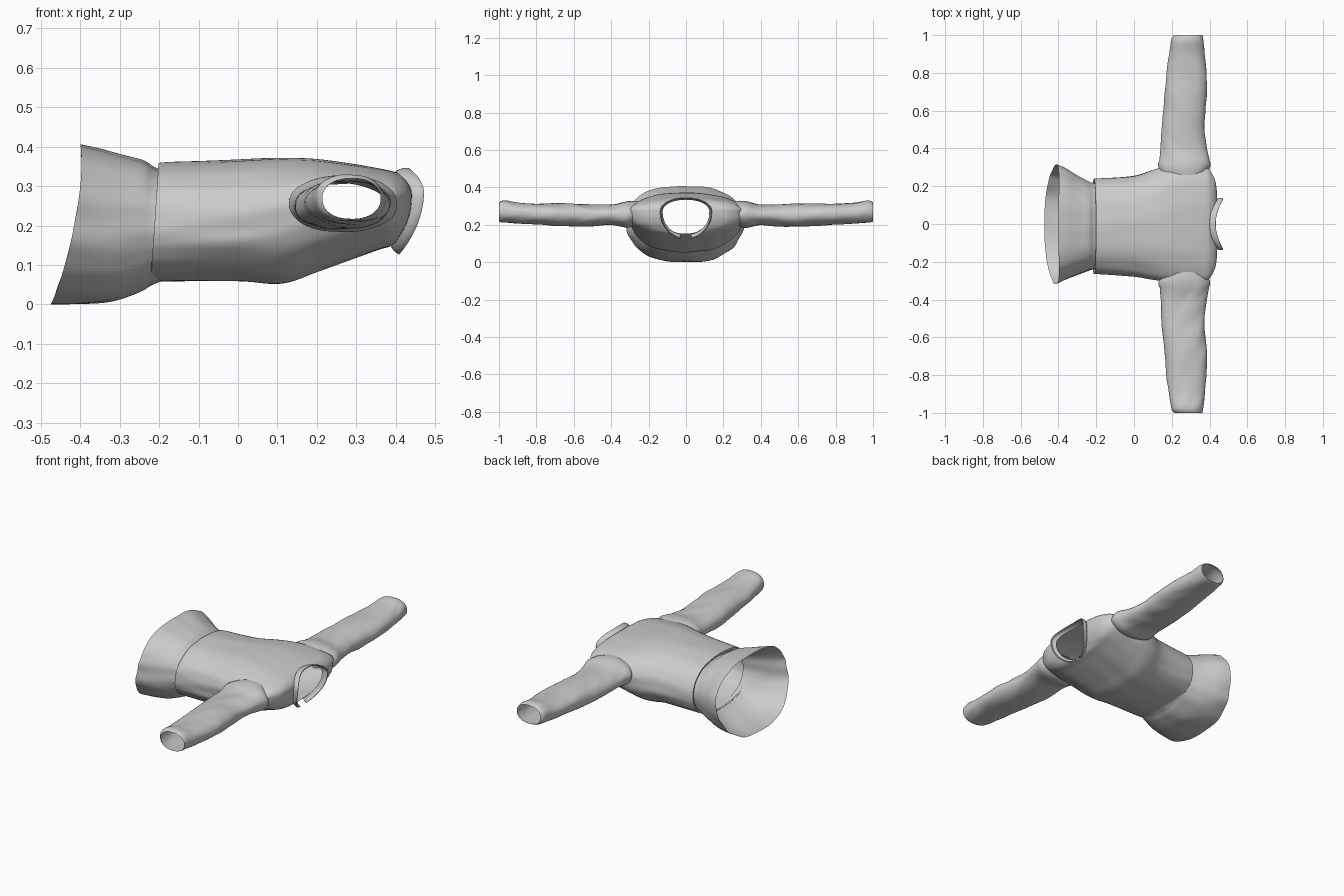
import bpy, bmesh, math
from mathutils import Vector, noise
from mathutils.bvhtree import BVHTree

if "Cube" in bpy.data.objects:
    bpy.data.objects.remove(bpy.data.objects["Cube"])


def spline(rows, steps):
    """Catmull-Rom interpolation of parameter rows."""
    out = []
    for i in range(len(rows) - 1):
        a, b, c, d = (rows[max(0, min(len(rows) - 1, i + k))] for k in (-1, 0, 1, 2))
        for s in range(steps):
            t = s / steps
            out.append([0.5 * (2 * q + (r - p) * t + (2 * p - 5 * q + 4 * r - u) * t * t
                               + (3 * q - p - 3 * r + u) * t ** 3)
                        for p, q, r, u in zip(a, b, c, d)])
    return out + [list(rows[-1])]


def power(v, n):
    return math.copysign(abs(v) ** (2 / n), v)


def body_ring(row, seg, n=2.3, gap=0.0, folds=0.0):
    """Cross-section round the x axis, tilted and bowed forward at the sides."""
    xt, xb, bow, w, zb, zt, zm, yc = row
    pts = []
    count = seg + 1 if gap else seg
    for i in range(count):
        a = -math.pi / 2 + gap + (2 * math.pi - 2 * gap) * i / seg
        c, s = power(math.cos(a), n), power(math.sin(a), n)
        x = xb + (xt - xb) * (s + 1) / 2 + bow * math.cos(a) ** 2
        k = 1 + folds * noise.noise(Vector((x * 4, c * 3.2, s * 3.2)))
        z = zm + k * s * ((zt - zm) if s > 0 else (zm - zb))
        pts.append(Vector((x, yc + w * c * k, max(z, 0))))
    return pts


def loft(rings, closed=True):
    bm = bmesh.new()
    vs = [[bm.verts.new(p) for p in r] for r in rings]
    m = len(vs[0])
    for a, b in zip(vs, vs[1:]):
        for i in range(m if closed else m - 1):
            j = (i + 1) % m
            bm.faces.new((a[i], a[j], b[j], b[i]))
    bmesh.ops.recalc_face_normals(bm, faces=bm.faces)
    return bm


def finish(bm, name):
    me = bpy.data.meshes.new(name)
    bm.to_mesh(me)
    bm.free()
    for p in me.polygons:
        p.use_smooth = True
    ob = bpy.data.objects.new(name, me)
    bpy.context.collection.objects.link(ob)
    return ob


# Flared skirt panel: x top, x bottom, bow, half width, z low, z high, z widest, y centre
skirt = [
    (-0.40, -0.475, 0.025, 0.315, 0.00, 0.408, 0.22, -0.005),
    (-0.35, -0.40, 0.01, 0.295, 0.00, 0.397, 0.21, -0.005),
    (-0.29, -0.32, 0, 0.265, 0.008, 0.380, 0.20, -0.01),
    (-0.24, -0.25, 0, 0.238, 0.033, 0.366, 0.20, -0.012),
    (-0.215, -0.22, 0, 0.228, 0.05, 0.350, 0.20, -0.012),
    (-0.19, -0.195, 0, 0.224, 0.06, 0.338, 0.20, -0.012),
]
finish(loft([body_ring(r, 96, 2.3, folds=0.035) for r in spline(skirt, 6)]), "skirt_panel")

# Bodice, from the waist seam over the shoulders to the neck
bodice = [
    (-0.195, -0.215, 0, 0.235, 0.062, 0.342, 0.20, -0.012),
    (-0.20, -0.22, 0, 0.250, 0.058, 0.354, 0.20, -0.012),
    (-0.18, -0.20, 0, 0.253, 0.059, 0.361, 0.20, -0.012),
    (0.00, 0.00, 0, 0.267, 0.060, 0.367, 0.21, -0.012),
    (0.11, 0.11, 0, 0.292, 0.055, 0.371, 0.23, -0.003),
    (0.20, 0.20, 0, 0.308, 0.083, 0.369, 0.25, 0),
    (0.30, 0.30, 0, 0.313, 0.118, 0.356, 0.26, 0),
    (0.355, 0.355, 0.01, 0.305, 0.138, 0.346, 0.265, 0),
    (0.38, 0.38, 0.02, 0.285, 0.145, 0.341, 0.27, 0),
    (0.392, 0.388, 0.038, 0.235, 0.148, 0.338, 0.27, 0),
    (0.398, 0.392, 0.043, 0.18, 0.15, 0.336, 0.27, 0),
    (0.402, 0.394, 0.043, 0.125, 0.152, 0.335, 0.27, 0),
]
bm = loft([body_ring(r, 128, 2.3, folds=0.025) for r in spline(bodice, 7)])
tree = BVHTree.FromBMesh(bm)

# Armholes: open the sides and round off the rims
CX, CZ, RX, RZ = 0.265, 0.257, 0.13, 0.067


def hole_dist(p):
    return math.hypot((p.x - CX) / RX, (p.z - CZ) / RZ)


cut = [f for f in bm.faces
       if abs(f.calc_center_median().y) > 0.14 and hole_dist(f.calc_center_median()) < 0.95]
bmesh.ops.delete(bm, geom=cut, context='FACES')
for v in bm.verts:
    if v.is_boundary and abs(v.co.y) > 0.14 and 0.1 < v.co.x < 0.42:
        d = hole_dist(v.co)
        if 0.6 < d < 1.3:
            v.co.x = CX + (v.co.x - CX) * 0.96 / d
            v.co.z = CZ + (v.co.z - CZ) * 0.96 / d
finish(bm, "bodice")

# Sleeves: y, x low, x high, z low, z high
sleeve = [
    (0.335, 0.136, 0.399, 0.186, 0.322),
    (0.40, 0.142, 0.385, 0.198, 0.308),
    (0.50, 0.145, 0.374, 0.192, 0.308),
    (0.60, 0.153, 0.378, 0.190, 0.312),
    (0.70, 0.163, 0.386, 0.195, 0.314),
    (0.80, 0.172, 0.384, 0.202, 0.313),
    (0.90, 0.185, 0.374, 0.206, 0.318),
    (0.96, 0.194, 0.368, 0.210, 0.329),
    (0.985, 0.200, 0.365, 0.212, 0.328),
    (1.00, 0.214, 0.362, 0.217, 0.320),
]


def sleeve_rings(side, seg=56):
    angles = [2 * math.pi * i / seg for i in range(seg)]
    cap = []
    for a in angles:
        x, z = CX + RX * math.cos(a), CZ + RZ * math.sin(a)
        hit = tree.ray_cast(Vector((x, side * 2, z)), Vector((0, -side, 0)))[0]
        y = abs(hit.y) if hit and hit.y * side > 0.1 else 0.26
        cap.append(Vector((x, side * (y - 0.004), z)))
    rings = []
    for y, x0, x1, z0, z1 in spline(sleeve, 6):
        ring = []
        for a in angles:
            c, s = power(math.cos(a), 2.2), power(math.sin(a), 2.2)
            fade = min(1, (1.0 - y) / 0.08 + 0.2)
            k = 1 + 0.07 * fade * noise.noise(Vector((c * 1.3, y * 11 + c * 1.5, s * 1.3 + side)))
            ring.append(Vector(((x0 + x1) / 2 + (x1 - x0) / 2 * c * (1 + (k - 1) * 0.5),
                                side * y, (z0 + z1) / 2 + (z1 - z0) / 2 * s * k)))
        rings.append(ring)
    # Sleeve head bulges slightly between the armhole seam and the upper arm
    head = []
    for t in (0.33, 0.67):
        head.append([p.lerp(q, t) + Vector(((p.x - CX) * 0.05, 0, (p.z - CZ) * 0.07))
                     for p, q in zip(cap, rings[0])])
    return [cap] + head + rings


for side, name in ((1, "left_sleeve"), (-1, "right_sleeve")):
    finish(loft(sleeve_rings(side)), name)

# Stand collar, split at the front
collar = [
    (0.400, 0.388, 0.045, 0.127, 0.145, 0.336, 0.27, 0),
    (0.418, 0.398, 0.049, 0.136, 0.132, 0.343, 0.27, 0),
    (0.433, 0.408, 0.050, 0.134, 0.126, 0.344, 0.27, 0),
]
ob = finish(loft([body_ring(r, 72, 2.1, gap=0.2) for r in spline(collar, 4)], closed=False), "collar")
mod = ob.modifiers.new("thickness", 'SOLIDIFY')
mod.thickness = 0.005
mod.offset = 0
